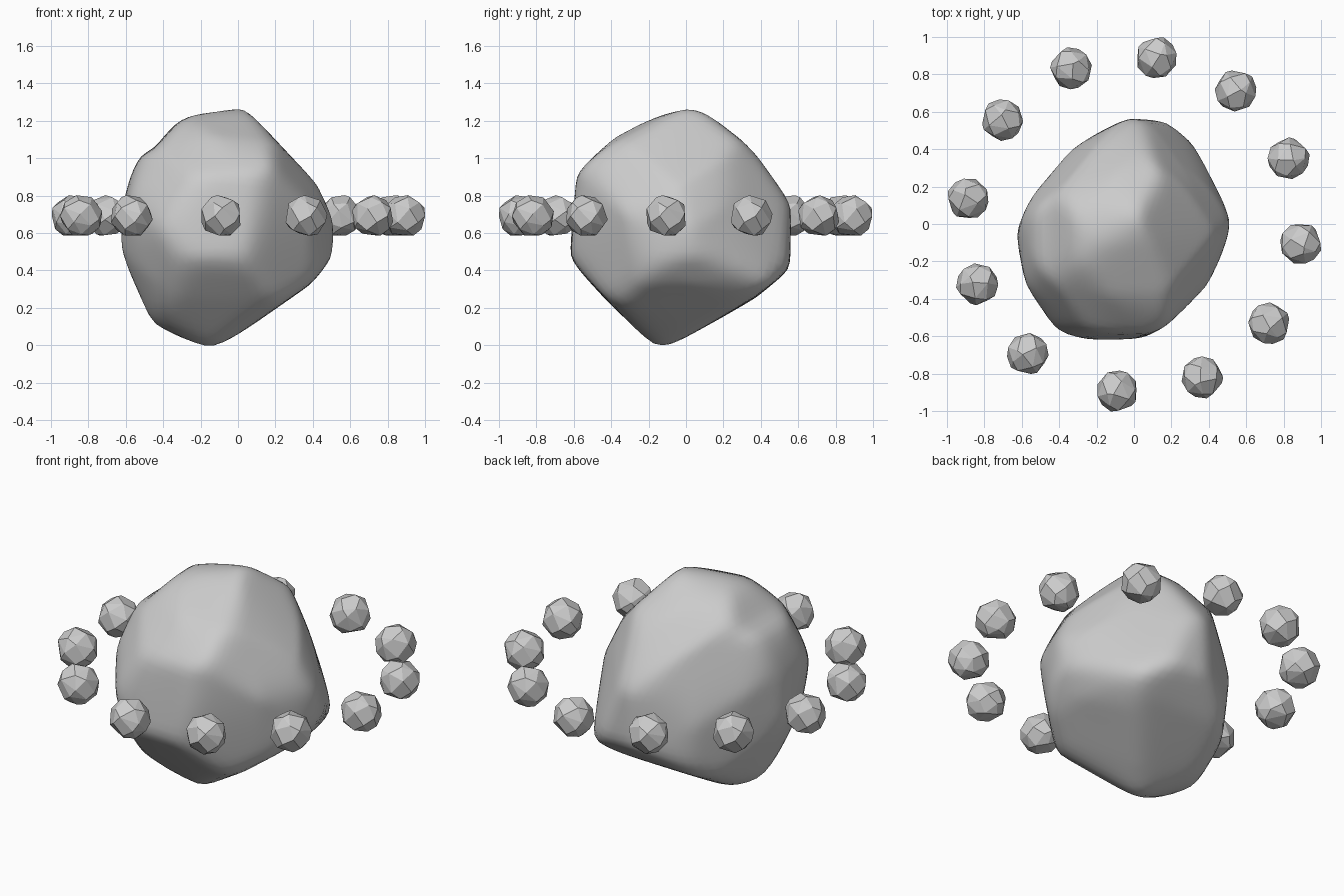
import bpy, bmesh, math, random
from mathutils import Vector

if "Cube" in bpy.data.objects:
    bpy.data.objects.remove(bpy.data.objects["Cube"])

random.seed(4)
MID = Vector((0, 0, 0.69))


def make_object(name, bm):
    bmesh.ops.recalc_face_normals(bm, faces=bm.faces)
    mesh = bpy.data.meshes.new(name)
    bm.to_mesh(mesh)
    bm.free()
    ob = bpy.data.objects.new(name, mesh)
    bpy.context.collection.objects.link(ob)
    return ob


# Outline profiles of the boulder around its middle
front = [(.06, .61), (-.12, .57), (-.34, .52), (-.44, .37), (-.53, .33), (-.61, .08), (-.65, -.17),
         (-.48, -.56), (-.15, -.69), (.39, -.35), (.5, -.22), (.53, 0), (.4, .28)]
side = [(.08, .61), (-.11, .57), (-.38, .43), (-.58, .22), (-.63, -.21), (-.43, -.43),
        (-.16, -.69), (.38, -.43), (.56, -.27), (.57, .05), (.3, .44)]
plan = [(-.02, .575), (.18, .56), (.33, .47), (.54, .03), (.39, -.34), (.16, -.55), (.06, -.62),
        (-.25, -.63), (-.43, -.58), (-.59, -.35), (-.64, -.02), (-.54, .18), (-.35, .39)]
corner_a = [(-.24, .55), (.09, .55), (.27, .45), (.38, .18), (.52, -.23), (.35, -.42), (.04, -.59),
            (-.21, -.65), (-.53, -.47), (-.69, -.16), (-.68, .13), (-.56, .33)]
corner_b = [(-.02, .54), (.33, .49), (.52, .33), (.69, .03), (.6, -.27), (.42, -.61),
            (.24, -.66), (-.52, -.41), (-.44, .06), (-.33, .27)]
corner_c = [(0, .56), (.23, .45), (.41, .29), (.52, -.07), (.47, -.39), (.33, -.65), (.05, -.73),
            (-.41, -.48), (-.52, .01), (-.36, .27)]


def axes(azimuth, elevation):
    a, e = math.radians(azimuth), math.radians(elevation)
    right = Vector((-math.sin(a), math.cos(a), 0))
    up = Vector((-math.cos(a) * math.sin(e), -math.sin(a) * math.sin(e), math.cos(e)))
    return right, up


outlines = [(axes(-90, 0), front), (axes(0, 0), side), (axes(-90, 90), plan),
            (axes(-55, 25), corner_a), (axes(125, 25), corner_b), (axes(51, -30), corner_c)]


def reach(direction, frame, outline):
    """Distance along direction until it leaves the outline."""
    u, v = direction.dot(frame[0]), direction.dot(frame[1])
    best = 10.0
    for (ax, ay), (bx, by) in zip(outline, outline[1:] + outline[:1]):
        ex, ey = bx - ax, by - ay
        det = u * ey - v * ex
        if abs(det) < 1e-9:
            continue
        t = (ax * ey - ay * ex) / det
        s = (ax * v - ay * u) / det
        if t > 0 and -1e-6 <= s <= 1 + 1e-6:
            best = min(best, t)
    return best


def soft_min(values, power=24):
    return sum(v ** -power for v in values) ** (-1 / power)


# Central boulder: sphere trimmed to every outline, with softened ridges
bm = bmesh.new()
bmesh.ops.create_icosphere(bm, subdivisions=5, radius=1)
for v in bm.verts:
    d = v.co.normalized()
    v.co = d * 1.015 * soft_min([reach(d, f, o) for f, o in outlines])
bmesh.ops.smooth_vert(bm, verts=bm.verts, factor=0.5,
                      use_axis_x=True, use_axis_y=True, use_axis_z=True)
# Settle the lowest tip on the ground
low = min(v.co.z for v in bm.verts)
for v in bm.verts:
    if v.co.z < 0:
        v.co.z *= 1 + (MID.z / -low - 1) * v.co.z / low
boulder = make_object("boulder", bm)
boulder.location = MID
bpy.context.view_layer.objects.active = boulder
boulder.select_set(True)
bpy.ops.object.shade_smooth_by_angle(angle=math.radians(40))
boulder.select_set(False)

# Faceted pebble: hull of jittered, evenly spread points
bm = bmesh.new()
n = 28
for i in range(n):
    z = 1 - 2 * (i + 0.5) / n
    a = i * 2.39996
    r = math.sqrt(1 - z * z)
    jitter = Vector([random.uniform(-.18, .18) for _ in range(3)])
    bm.verts.new((Vector((r * math.cos(a), r * math.sin(a), z)) + jitter).normalized() * 0.115)
bmesh.ops.convex_hull(bm, input=bm.verts)
bmesh.ops.dissolve_limit(bm, angle_limit=math.radians(12), verts=bm.verts, edges=bm.edges)
pebble = make_object("orbiting_pebble", bm)

# Ring of twelve pebbles, spaced slightly under thirty degrees
for i in range(12):
    ob = pebble if i == 0 else pebble.copy()
    if i:
        bpy.context.collection.objects.link(ob)
    a = math.radians(264.2 + 29.67 * i)
    ob.location = (0.895 * math.cos(a), 0.895 * math.sin(a), MID.z)
    ob.rotation_euler.z = a
